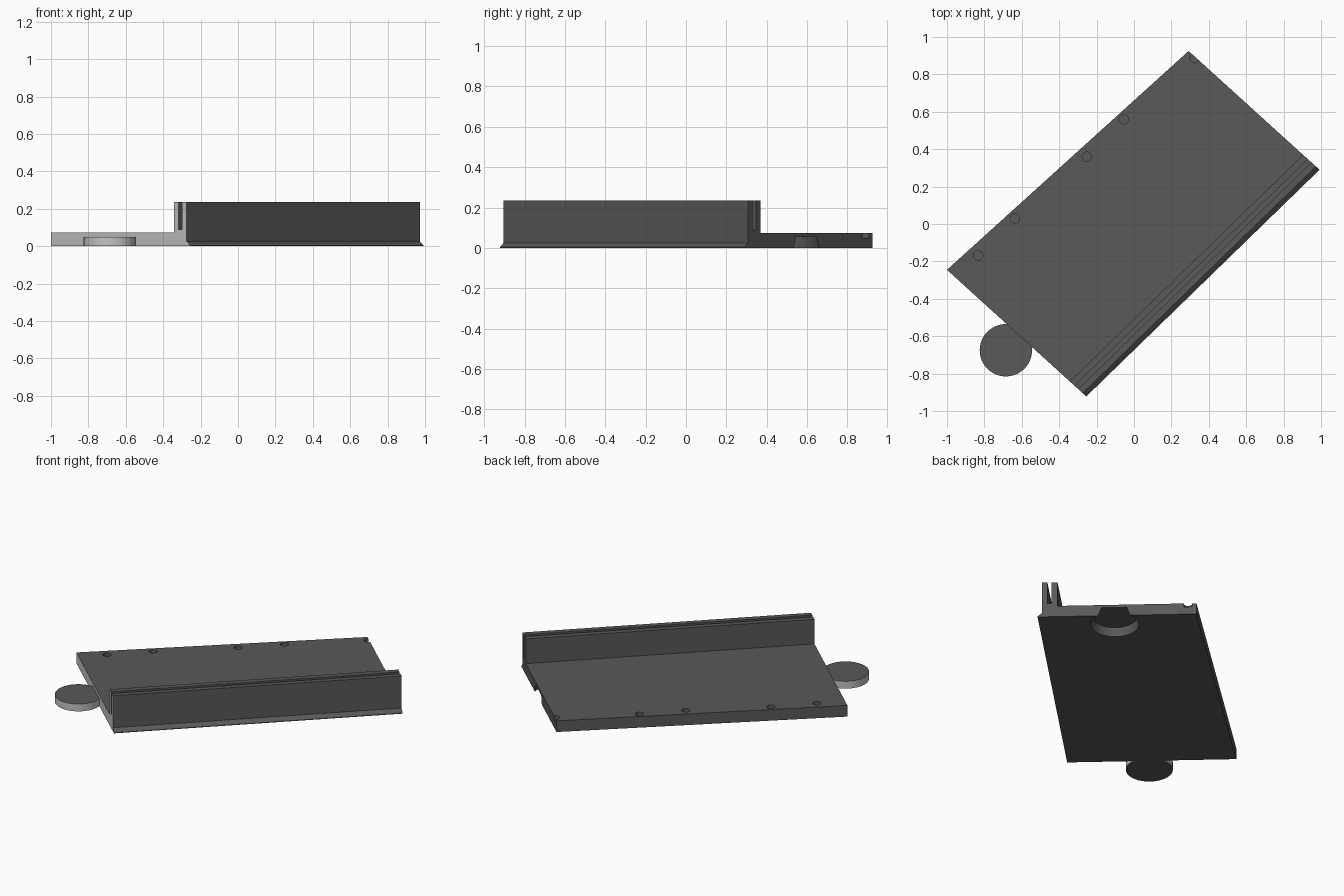
import bpy, bmesh
from mathutils import Vector

if "Cube" in bpy.data.objects:
    bpy.data.objects.remove(bpy.data.objects["Cube"])


def material(name, v):
    m = bpy.data.materials.new(name)
    m.diffuse_color = (v, v, v, 1)
    m.use_nodes = True
    m.node_tree.nodes["Principled BSDF"].inputs["Base Color"].default_value = m.diffuse_color
    return m


dark = material("dark_grey", 0.10)
light = material("light_grey", 0.55)


def add_object(name, bm):
    bmesh.ops.recalc_face_normals(bm, faces=bm.faces[:])
    me = bpy.data.meshes.new(name)
    bm.to_mesh(me)
    bm.free()
    me.materials.append(dark)
    me.materials.append(light)
    ob = bpy.data.objects.new(name, me)
    bpy.context.collection.objects.link(ob)
    return ob


def cone(name, x, y, z0, z1, r0, r1, n):
    bm = bmesh.new()
    bmesh.ops.create_cone(bm, cap_ends=True, segments=n, radius1=r0, radius2=r1, depth=z1 - z0)
    bmesh.ops.translate(bm, verts=bm.verts[:], vec=(x, y, (z0 + z1) / 2))
    return add_object(name, bm)


# plan corners: slightly tapered slab standing at an angle
left, back = Vector((-1.0, -0.245, 0)), Vector((0.292, 0.925, 0))
right, front = Vector((0.992, 0.29, 0)), Vector((-0.255, -0.922, 0))

# cross-section: distance from the wall edge, height (None = full width)
TOP, WALL = 0.073, 0.235
profile = [(0, 0), (0, 0.004), (0.026, 0.025), (0.026, WALL), (0.059, WALL), (0.059, 0.09),
           (0.084, 0.09), (0.084, WALL), (0.119, WALL), (0.119, TOP), (None, TOP), (None, 0)]


def section(bm, start, end):
    d = end - start
    u = d.normalized()
    return [bm.verts.new(start + (d if w is None else u * w) + Vector((0, 0, z)))
            for w, z in profile]


# base plate with slotted wall
bm = bmesh.new()
a, b = section(bm, front, left), section(bm, right, back)
bm.faces.new(a)
bm.faces.new(b[::-1])
for i in range(len(a)):
    j = (i + 1) % len(a)
    bm.faces.new((a[i], b[i], b[j], a[j]))
plate = add_object("base_plate_with_wall", bm)


def boolean(tool, op):
    m = plate.modifiers.new(op, 'BOOLEAN')
    m.operation, m.solver, m.object = op, 'EXACT', tool
    bpy.context.view_layer.objects.active = plate
    bpy.ops.object.modifier_apply(modifier=m.name)
    bpy.data.objects.remove(tool)


# joining disc on one end and its matching socket in the other
boolean(cone("joining_disc", -0.685, -0.675, 0, 0.048, 0.14, 0.14, 48), 'UNION')
boolean(cone("socket_cutter", 0.582, 0.516, -0.01, 0.055, 0.146, 0.132, 48), 'DIFFERENCE')

# shallow round holes along the back edge
for x, y in [(-0.833, -0.168), (-0.637, 0.03), (-0.252, 0.36), (-0.055, 0.56), (0.325, 0.887)]:
    boolean(cone("hole_cutter", x, y, 0.05, 0.1, 0.025, 0.025, 24), 'DIFFERENCE')

# light colour on the disc rim and the end face beside it
along = (front - left).normalized()
outward = Vector((along.y, -along.x, 0))
for p in plate.data.polygons:
    on_end = (p.center - left).dot(outward) > -0.002
    p.material_index = 1 if on_end and abs(p.normal.z) < 0.1 and (
        p.normal.dot(outward) > 0.9 or (p.center - left).dot(outward) > 0.002) else 0

bpy.ops.object.select_all(action='DESELECT')
plate.select_set(True)
bpy.context.view_layer.objects.active = plate
bpy.ops.object.shade_smooth_by_angle()
